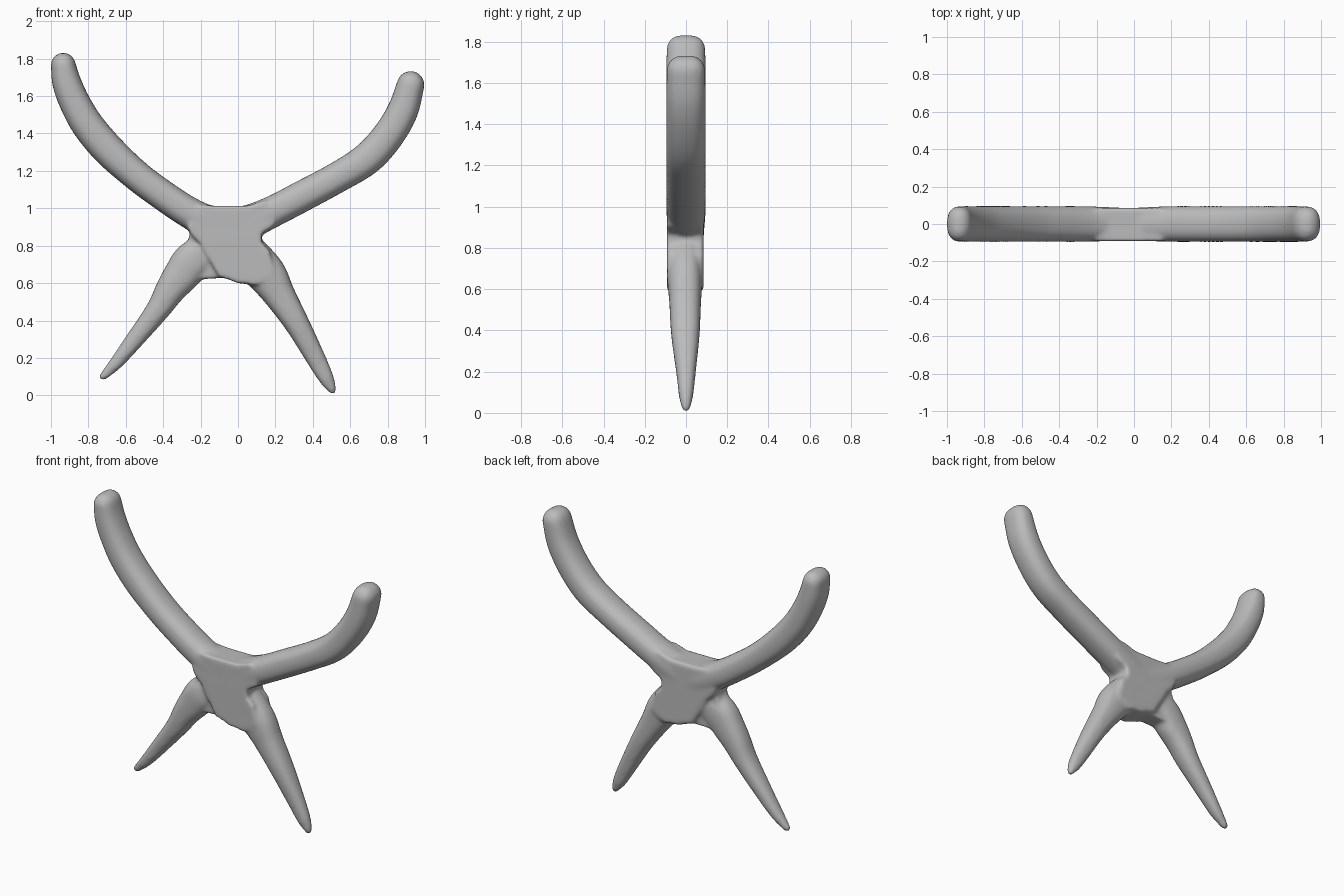
import bpy, bmesh, math
from mathutils import Vector

if "Cube" in bpy.data.objects:
    bpy.data.objects.remove(bpy.data.objects["Cube"])

grey = bpy.data.materials.new("plain_grey")
grey.diffuse_color = (0.5, 0.5, 0.5, 1)
grey.use_nodes = True
grey.node_tree.nodes["Principled BSDF"].inputs["Base Color"].default_value = grey.diffuse_color

SIDES = 24


def finish(name, bm):
    bmesh.ops.recalc_face_normals(bm, faces=bm.faces)
    mesh = bpy.data.meshes.new(name)
    bm.to_mesh(mesh)
    bm.free()
    mesh.materials.append(grey)
    obj = bpy.data.objects.new(name, mesh)
    bpy.context.collection.objects.link(obj)
    return obj


def spline(pts, steps=6):
    """Smooth path through (x, z, half width, half depth, y) points."""
    P = [Vector(p) for p in pts]
    P = [2 * P[0] - P[1]] + P + [2 * P[-1] - P[-2]]
    out = []
    for a, b, c, d in zip(P, P[1:], P[2:], P[3:]):
        for i in range(steps):
            t = i / steps
            out.append(0.5 * (2 * b + (c - a) * t + (2 * a - 5 * b + 4 * c - d) * t * t
                              + (3 * b - a - 3 * c + d) * t ** 3))
    return out + [P[-2]]


def limb(name, pts):
    """Sweep a rounded section along a path and round off the outer end."""
    path = spline(pts)
    bm = bmesh.new()
    rings = []

    def ring(x, z, r, ry, y, d):
        vs = []
        for k in range(SIDES):
            a = 2 * math.pi * k / SIDES
            c, s = math.cos(a), math.sin(a)
            u = math.copysign(abs(c) ** 0.82, c) * r
            v = math.copysign(abs(s) ** 0.82, s) * ry
            vs.append(bm.verts.new((x - d.y * u, y + v, z + d.x * u)))
        rings.append(vs)

    for i, p in enumerate(path):
        d = path[min(i + 1, len(path) - 1)] - path[max(i - 1, 0)]
        d = Vector((d[0], d[1])).normalized()
        ring(*p, d)
    x, z, r, ry, y = path[-1]
    for k in range(1, 6):
        a = k * math.pi / 2 / 5.3
        f, g = math.sin(a) * r, math.cos(a)
        ring(x + d.x * f, z + d.y * f, r * g, ry - r * (1 - g), y, d)
    for A, B in zip(rings, rings[1:]):
        for k in range(SIDES):
            j = (k + 1) % SIDES
            bm.faces.new((A[k], A[j], B[j], B[k]))
    bm.faces.new(rings[0])
    bm.faces.new(rings[-1])
    return finish(name, bm)


# Upper arms
left_arm = limb("left_arm", [
    (-.03, .87, .10, .085, 0), (-.24, .965, .085, .095, 0), (-.43, 1.09, .082, .096, 0),
    (-.56, 1.19, .083, .096, 0), (-.695, 1.315, .088, .096, 0), (-.80, 1.44, .087, .096, 0),
    (-.87, 1.56, .083, .096, 0), (-.915, 1.67, .078, .096, 0), (-.934, 1.765, .067, .094, 0)])
right_arm = limb("right_arm", [
    (-.02, .89, .10, .085, 0), (.17, .975, .085, .095, 0), (.335, 1.06, .084, .096, 0),
    (.54, 1.17, .083, .096, 0), (.69, 1.265, .087, .096, 0), (.80, 1.385, .086, .096, 0),
    (.88, 1.52, .083, .096, 0), (.923, 1.66, .074, .094, 0)])

# Tapering legs
right_leg = limb("right_leg", [
    (.02, .80, .10, .08, 0), (.145, .655, .108, .085, -.005), (.225, .53, .085, .077, -.004),
    (.32, .375, .066, .069, -.003), (.42, .19, .052, .047, 0), (.475, .085, .04, .035, 0),
    (.505, .028, .022, .022, 0)])
left_leg = limb("left_leg", [
    (-.13, .765, .10, .06, 0), (-.235, .725, .105, .08, -.006), (-.30, .645, .098, .08, -.005),
    (-.36, .565, .082, .077, -.004), (-.43, .455, .064, .07, -.003),
    (-.55, .30, .049, .054, 0), (-.65, .175, .036, .04, 0), (-.722, .10, .022, .022, 0)])

# Central body plate, overlapping the left leg along a slanted edge
outline = [(-.27, .90), (-.20, 1.02), (-.13, 1.012), (.05, 1.012), (.15, 1.045), (.20, .91),
           (.125, .865), (.125, .82), (.17, .77), (.19, .65), (.10, .59), (0, .60), (-.05, .62),
           (-.10, .635), (-.15, .72), (-.20, .81), (-.25, .86)]
bm = bmesh.new()
front = bm.faces.new([bm.verts.new((x, -.092, z)) for x, z in outline])
back = bmesh.ops.extrude_face_region(bm, geom=[front])["geom"]
bmesh.ops.translate(bm, vec=(0, .178, 0), verts=[g for g in back if isinstance(g, bmesh.types.BMVert)])
body = finish("body", bm)

# Fillet web between the body and the left leg
bm = bmesh.new()
web = bm.faces.new([bm.verts.new((x, -.06, z)) for x, z in
                    [(-.26, .85), (-.05, .85), (-.05, .63), (-.22, .62), (-.30, .70)]])
back = bmesh.ops.extrude_face_region(bm, geom=[web])["geom"]
bmesh.ops.translate(bm, vec=(0, .115, 0), verts=[g for g in back if isinstance(g, bmesh.types.BMVert)])
leg_web = finish("leg_web", bm)

# Fuse everything into one soft branching form
parts = [body, left_arm, right_arm, left_leg, right_leg, leg_web]
for o in parts:
    o.select_set(True)
bpy.context.view_layer.objects.active = body
bpy.ops.object.join()
body.name = "branching_body"
fuse = body.modifiers.new("fuse", 'REMESH')
fuse.mode = 'VOXEL'
fuse.voxel_size = 0.011
fuse.use_smooth_shade = True
soften = body.modifiers.new("soften", 'SMOOTH')
soften.factor = 0.5
soften.iterations = 10
for m in ("fuse", "soften"):
    bpy.ops.object.modifier_apply(modifier=m)
bpy.ops.object.shade_smooth()
